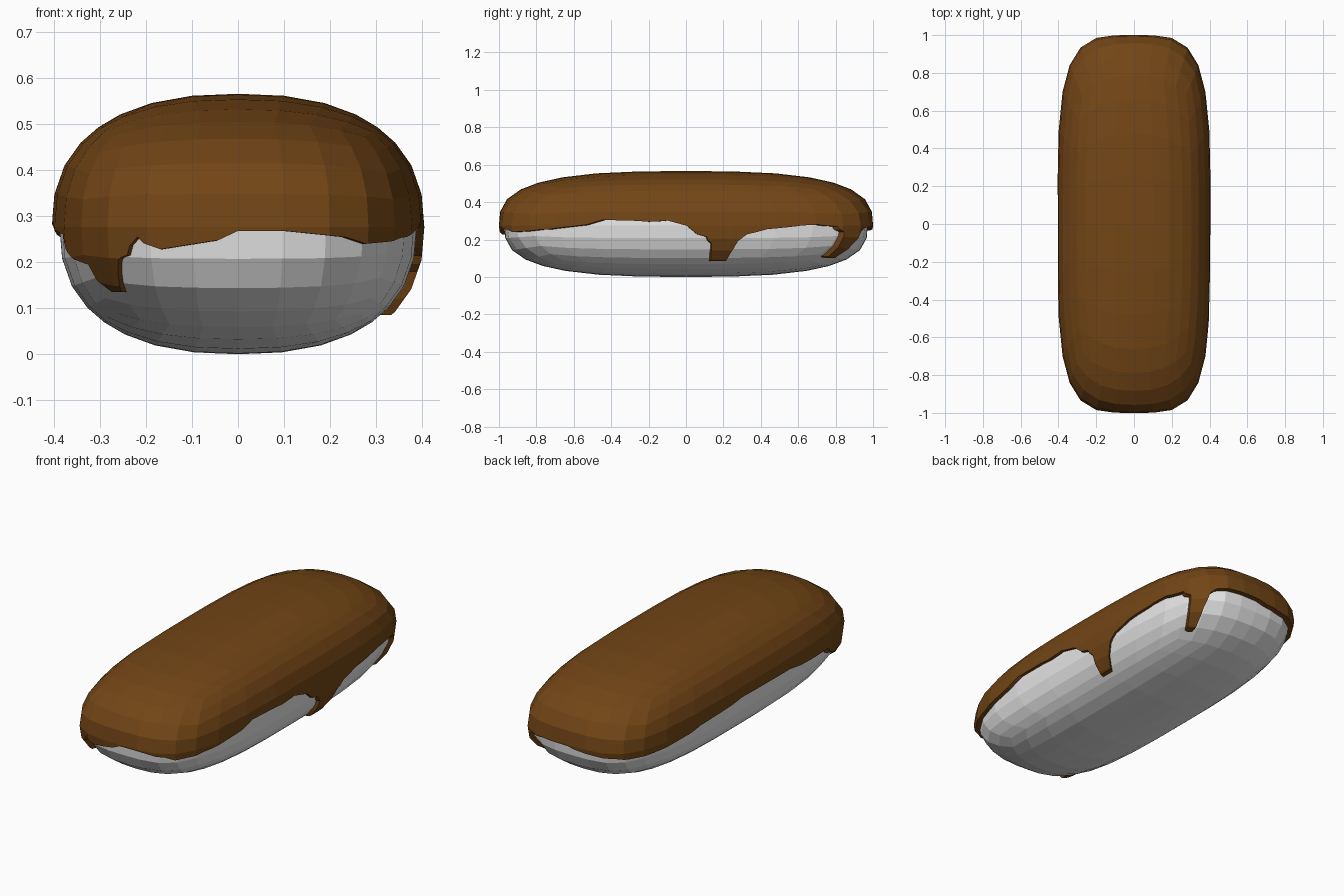
import bpy, bmesh, math

if "Cube" in bpy.data.objects:
    bpy.data.objects.remove(bpy.data.objects["Cube"])

def material(name, rgb):
    m = bpy.data.materials.new(name)
    m.diffuse_color = (*rgb, 1)
    m.use_nodes = True
    m.node_tree.nodes["Principled BSDF"].inputs["Base Color"].default_value = m.diffuse_color
    return m

cream = material("pale dough", (0.8, 0.8, 0.8))
brown = material("chocolate brown", (0.17, 0.06, 0.008))
CZ = 0.276  # height of the middle of the bun

def inside(x, y, z):
    """Rounded loaf test in unit coordinates."""
    x, y, z = abs(x), abs(y), abs(z)
    if y >= 1:
        return False
    w = (1 - y ** 4) ** (1 / 4)
    h = (1 - y ** 2.9) ** (1 / 2.9)
    return (x / w) ** 2.4 + (z / h) ** 2.4 < 1

def add_object(name, bm, mat):
    me = bpy.data.meshes.new(name)
    bmesh.ops.recalc_face_normals(bm, faces=bm.faces)
    bm.to_mesh(me)
    bm.free()
    ob = bpy.data.objects.new(name, me)
    bpy.context.collection.objects.link(ob)
    me.materials.append(mat)
    return ob

def loaf(name, hx, hy, hz, mat):
    """Gridded cube pushed out onto the loaf surface."""
    bm = bmesh.new()
    bmesh.ops.create_cube(bm, size=2)
    bmesh.ops.subdivide_edges(bm, edges=bm.edges[:], cuts=7, use_grid_fill=True)
    for v in bm.verts:
        lo, hi = 0.0, 1.5
        for _ in range(30):
            mid = (lo + hi) / 2
            if inside(*(v.co * mid)):
                lo = mid
            else:
                hi = mid
        v.co *= lo
        v.co = (v.co.x * hx, v.co.y * hy, v.co.z * hz + CZ)
    return add_object(name, bm, mat)

dough = loaf("dough", 0.388, 0.972, 0.276, cream)
glaze = loaf("glaze", 0.405, 1.0, 0.290, brown)

# lower rim of the glaze, as (position, height) along each side
right = [(-0.8, .255), (-0.45, .305), (-0.2, .295), (-0.1, .302), (0.04, .245),
         (0.11, .215), (0.14, .18), (0.16, .085), (0.255, .085), (0.275, .17),
         (0.31, .215), (0.38, .24), (0.6, .27), (0.76, .28)]
back = [(.35, .27), (.335, .24), (.325, .11), (.295, .10), (.28, .22), (.25, .26),
        (.15, .27), (0, .268), (-.15, .25), (-.3, .24)]
left = [(0.8, .245), (0.45, .275), (0.1, .295), (-0.3, .29), (-0.7, .26)]
front = [(-.375, .22), (-.335, .195), (-.30, .135), (-.275, .135), (-.265, .205),
         (-.245, .215), (-.22, .255), (-.17, .228), (0, .268), (.1, .268),
         (.28, .24), (.35, .25)]

def end_y(x):
    return (1 - abs(x / 0.405) ** 4) ** 0.25

rim = [(0.4, y, z) for y, z in right] + [(x, end_y(x), z) for x, z in back]
rim += [(-0.4, y, z) for y, z in left] + [(x, -end_y(x), z) for x, z in front]
rim.sort(key=lambda p: math.atan2(p[1], p[0]))

# cutter: everything above the wavy rim
bm = bmesh.new()
low_mid, top_mid = bm.verts.new((0, 0, 0.27)), bm.verts.new((0, 0, 1.5))
cols = [(bm.verts.new((x * .5, y * .5, z)), bm.verts.new((x * 1.5, y * 1.5, z)),
         bm.verts.new((x * 1.5, y * 1.5, 1.5))) for x, y, z in rim]
for i, a in enumerate(cols):
    b = cols[(i + 1) % len(cols)]
    bm.faces.new((low_mid, a[0], b[0]))
    bm.faces.new((a[0], a[1], b[1], b[0]))
    bm.faces.new((a[1], a[2], b[2], b[1]))
    bm.faces.new((a[2], top_mid, b[2]))
bmesh.ops.triangulate(bm, faces=bm.faces[:])
cutter = add_object("rim_cutter", bm, brown)
cutter.hide_render = True

# trim the glaze to the rim, then hollow it around the dough
bpy.context.view_layer.objects.active = glaze
for op, other in (("INTERSECT", cutter), ("DIFFERENCE", dough)):
    mod = glaze.modifiers.new(op.lower(), "BOOLEAN")
    mod.operation, mod.object, mod.solver = op, other, "EXACT"
    bpy.ops.object.modifier_apply(modifier=mod.name)
bpy.data.objects.remove(cutter)

# one chocolate colour throughout the glaze
glaze.data.materials.clear()
glaze.data.materials.append(brown)
for p in glaze.data.polygons:
    p.material_index = 0
